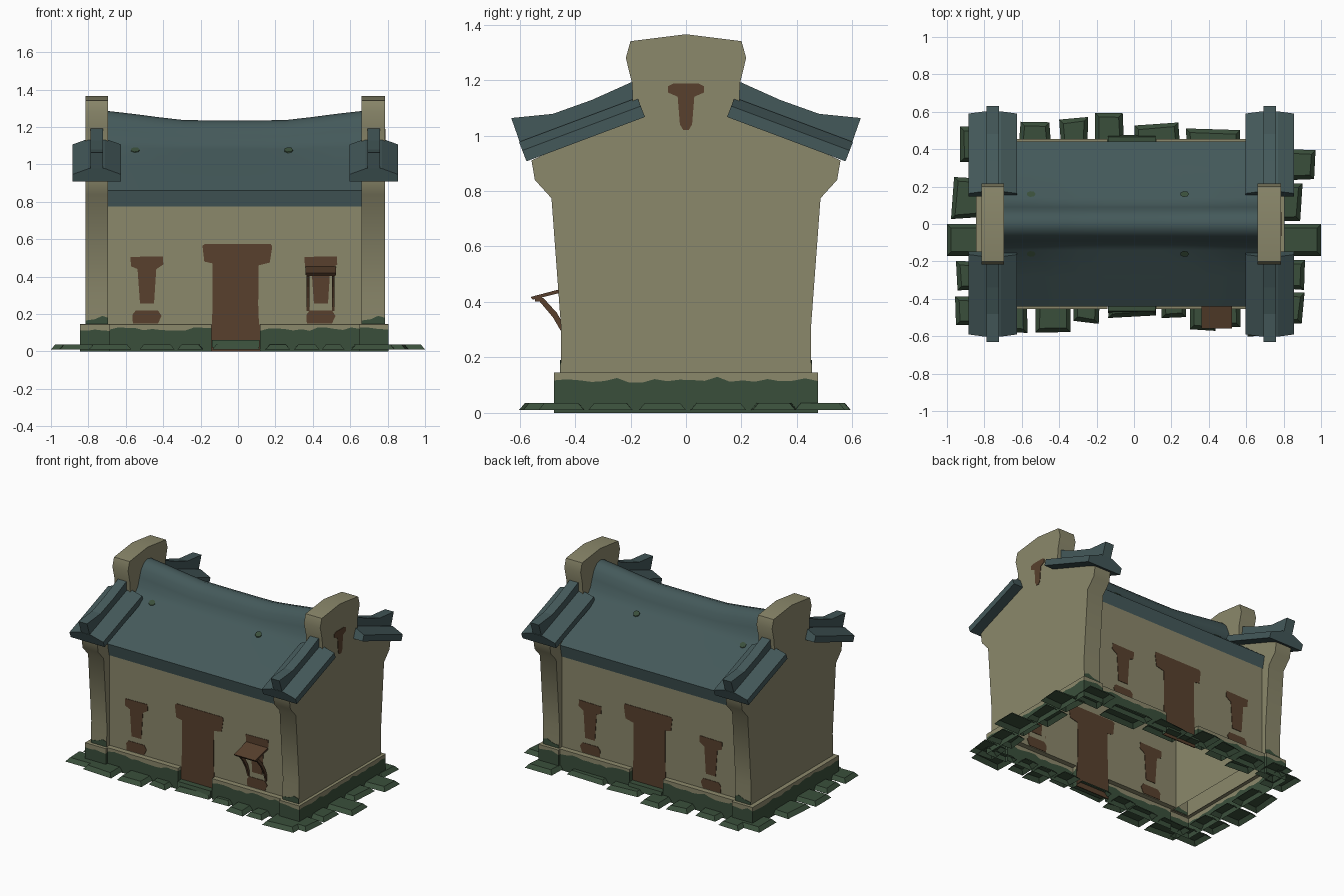
import bpy, bmesh, math, random
from mathutils import Vector

if "Cube" in bpy.data.objects:
    bpy.data.objects.remove(bpy.data.objects["Cube"])

random.seed(4)


def material(name, r, g, b):
    lin = lambda c: ((c / 255 + 0.055) / 1.055) ** 2.4
    m = bpy.data.materials.new(name)
    m.diffuse_color = (lin(r), lin(g), lin(b), 1)
    m.use_nodes = True
    m.node_tree.nodes["Principled BSDF"].inputs["Base Color"].default_value = m.diffuse_color
    return m


PLASTER = material("beige plaster", 139, 136, 107)
ROOF = material("slate blue roof", 68, 89, 90)
MOSS = material("mossy green stone", 58, 79, 59)
WOOD = material("brown wood", 88, 64, 45)


def make(name, verts, faces, mats, fix=True):
    me = bpy.data.meshes.new(name)
    me.from_pydata(verts, [], faces)
    for m in mats:
        me.materials.append(m)
    if fix:
        bm = bmesh.new()
        bm.from_mesh(me)
        bmesh.ops.recalc_face_normals(bm, faces=bm.faces)
        bm.to_mesh(me)
        bm.free()
    ob = bpy.data.objects.new(name, me)
    bpy.context.collection.objects.link(ob)
    return ob


def smooth(ob, degrees):
    bpy.ops.object.select_all(action="DESELECT")
    ob.select_set(True)
    bpy.context.view_layer.objects.active = ob
    bpy.ops.object.shade_smooth_by_angle(angle=math.radians(degrees))


def loft(name, rings, mat, caps=True):
    n = len(rings[0])
    verts = [v for r in rings for v in r]
    faces = [(i * n + j, i * n + (j + 1) % n, (i + 1) * n + (j + 1) % n, (i + 1) * n + j)
             for i in range(len(rings) - 1) for j in range(n)]
    if caps:
        faces += [tuple(range(n)), tuple(range(len(verts) - n, len(verts)))]
    return make(name, verts, faces, [mat])


def prism(name, pts, a, b, axis, mat):
    """Extrude a 2D outline along x (pts = y,z) or y (pts = x,z)."""
    put = (lambda p, t: (t, p[0], p[1])) if axis == "x" else (lambda p, t: (p[0], t, p[1]))
    return loft(name, [[put(p, t) for p in pts] for t in (a, b)], mat)


def mirrored(half):
    return half + [(-a, b) for a, b in reversed(half) if a != 0]


L0, L1, R0, R1 = -0.815, -0.695, 0.66, 0.785   # gable wall x ranges
WY = 0.42                                      # long wall distance from centre
D0, D1 = -0.143, 0.118                         # door opening

# gable walls with flared shoulders and raised chimney-like tops, open at the foot
gable = mirrored([(0.452, 0.14), (0.45, 0.3), (0.485, 0.774), (0.545, 0.84), (0.557, 0.91),
                  (0.19, 1.08), (0.195, 1.19), (0.217, 1.28), (0.2, 1.34), (0, 1.365)])
for x0, x1, nm in ((L0, L1, "left"), (R0, R1, "right")):
    g = prism("gable_wall_" + nm, gable, x0, x1, "x", PLASTER)
    bm = bmesh.new()
    bm.from_mesh(g.data)
    bmesh.ops.delete(bm, geom=[f for f in bm.faces if f.calc_center_median().z < 0.141], context="FACES")
    bm.to_mesh(g.data)
    bm.free()
    smooth(g, 50)

# long walls, open underneath
for s, nm in ((-1, "front"), (1, "back")):
    make(nm + "_wall", [(L1, s * WY, 0.145), (R0, s * WY, 0.145), (R0, s * WY, 0.84), (L1, s * WY, 0.84)],
         [(0, 1, 2, 3) if s < 0 else (3, 2, 1, 0)], [PLASTER])

# stone plinth: hollow ring with door gaps, ragged moss line, plaster ledge
front = [((-0.845, -0.475), (L0, -0.452)), ((-0.685, -0.475), (L1, -0.452)),
         ((-0.685, -0.455), (L1, -WY)), ((D0, -0.455), (D0, -WY)), ((D0, -WY), (D0, -WY)),
         ((D1, -WY), (D1, -WY)), ((D1, -0.455), (D1, -WY)), ((0.65, -0.455), (R0, -WY)),
         ((0.65, -0.475), (R0, -0.452)), ((0.805, -0.475), (R1, -0.452))]
loop = front + [tuple((x, -y) for x, y in p) for p in reversed(front)]
cols = []
for i, (o, inn) in enumerate(loop):
    o2, in2 = loop[(i + 1) % len(loop)]
    k = max(1, round(math.dist(o, o2) / 0.045))
    for j in range(k):
        mix = lambda a, b: (a[0] + (b[0] - a[0]) * j / k, a[1] + (b[1] - a[1]) * j / k)
        cols.append((mix(o, o2), mix(inn, in2)))
verts = []
for o, inn in cols:
    verts += [(*o, 0), (*o, random.uniform(0.108, 0.13)), (*o, 0.145), (*inn, 0.146)]
n = len(cols)
faces = [(i * 4 + r, (i + 1) % n * 4 + r, (i + 1) % n * 4 + r + 1, i * 4 + r + 1)
         for i in range(n) for r in range(3)]
plinth = make("plinth", verts, faces, [MOSS, PLASTER, WOOD], fix=False)
for f in plinth.data.polygons:
    f.material_index = 0 if f.index % 3 == 0 else 1
    if D0 < f.center.x < D1 and abs(abs(f.center.y) - WY) < 0.001:
        f.material_index = 2

# main roof: slab with rounded swelling ridge, sagging in the middle
half = [(0.425, 0.775, 0), (0.442, 0.86, 0), (0.28, 0.985, 0.1), (0.14, 1.095, 0.3), (0.108, 1.135, 0.6),
        (0.09, 1.19, 0.85), (0.07, 1.24, 1), (0.04, 1.273, 1), (0, 1.285, 1)]
rings = []
for i in range(11):
    t = i / 10
    sag = 0.05 * min(1, 1.25 * math.sin(math.pi * t) ** 1.2)
    ring = [(y, z - sag * w) for y, z, w in half] + [(-y, z - sag * w) for y, z, w in reversed(half[:-1])]
    ring += [(-0.36, 0.83), (0, 1.06), (0.36, 0.83)]
    rings.append([(L1 + (R0 - L1) * t, y, z) for y, z in ring])
smooth(loft("main_roof", rings, ROOF), 40)

# gable roof caps: flanged plate and upturned rib, one per gable slope
section = [(-0.13, 0), (-0.13, 0.042), (-0.045, 0.075), (0.045, 0.075), (0.13, 0.042), (0.13, 0)]
rib = [(0.195, 1.193), (0.34, 1.128), (0.48, 1.078), (0.63, 1.063), (0.592, 0.955), (0.165, 1.10)]
for cx, side in ((-0.755, "left"), (0.726, "right")):
    for s, nm in ((-1, "front"), (1, "back")):
        rings = [[(cx + u * w, s * (y + 0.36 * v), z + 0.93 * v) for u, v in section]
                 for y, z, w in ((0.148, 1.067, 1.0), (0.575, 0.907, 1.0))]
        loft(f"roof_cap_{nm}_{side}", rings, ROOF)
        tip = [[(cx + e, s * y, z) for y, z in rib] for e in (-0.033, 0.033)]
        loft(f"roof_cap_rib_{nm}_{side}", tip, ROOF)

# painted door and windows on both long walls (thin plates)
door = [(D0, 0.0), (D0 + 0.008, 0.3), (-0.135, 0.47), (-0.18, 0.48), (-0.19, 0.565), (-0.175, 0.575),
        (0.175, 0.575), (0.183, 0.56), (0.17, 0.475), (0.11, 0.46), (0.108, 0.25), (D1, 0.0)]
shutter = [(-0.037, 0.255), (-0.05, 0.44), (-0.085, 0.455), (-0.088, 0.505), (0.085, 0.508), (0.088, 0.465),
           (0.05, 0.44), (0.038, 0.255)]
foot = [(-0.075, 0.15), (-0.078, 0.195), (-0.06, 0.218), (0.06, 0.218), (0.078, 0.19), (0.06, 0.15)]
for s, nm in ((-1, "front"), (1, "back")):
    a, b = s * WY - 0.003, s * WY + 0.003
    prism(nm + "_door", door, a, b, "y", WOOD)
    for cx, side in ((-0.487, "left"), (0.443, "right")):
        for part, pts in (("window", shutter), ("window_foot", foot)):
            prism(f"{nm}_{part}_{side}", [(cx + x, z) for x, z in pts], a, b, "y", WOOD)
    # door step
    prism(nm + "_door_step", [(s * 0.475, 0.02), (s * 0.465, 0.06), (s * WY, 0.06), (s * WY, 0.02)],
          D0 + 0.003, D1 - 0.003, "x", MOSS)
    # moss stains at the gable wall feet
    for x0, x1, side in ((L0, L1, "left"), (R0, R1, "right")):
        prism(f"moss_stain_{nm}_{side}", [(x0, 0.146), (x0, 0.165), (x0 + 0.05, 0.172), (x0 + 0.09, 0.19),
              (x1, 0.18), (x1, 0.146)], s * 0.449, s * 0.454, "y", MOSS)
    # moss spots on roof slope
    for x in (-0.55, 0.27):
        c = Vector((x, s * 0.16, 1.076))
        ring = [c + Vector((0.024 * math.cos(q), s * 0.016 * math.sin(q), -0.0125 * math.sin(q)))
                for q in [k * math.tau / 7 for k in range(7)]]
        loft(f"roof_moss_{nm}", [[tuple(v + Vector((0, 0, d))) for v in ring] for d in (-0.003, 0.003)], MOSS)

# mark on the right gable only
prism("gable_mark", mirrored([(0.01, 1.02), (0.022, 1.04), (0.03, 1.14), (0.065, 1.155), (0.065, 1.178), (0.045, 1.188)]),
      R1 - 0.003, R1 + 0.003, "x", WOOD)

# propped shutter board and its two bent legs
prism("awning_board", [(-0.56, 0.418), (-0.553, 0.408), (-0.42, 0.441), (-0.42, 0.455)], 0.36, 0.525, "x", WOOD)
prism("awning_batten", [(-0.545, 0.402), (-0.52, 0.402), (-0.52, 0.418), (-0.545, 0.418)], 0.365, 0.52, "x", WOOD)
for x in (0.367, 0.503):
    prism("awning_leg", [(-0.535, 0.41), (-0.48, 0.345), (-0.445, 0.285), (-0.42, 0.215), (-0.42, 0.265),
          (-0.435, 0.305), (-0.465, 0.36), (-0.515, 0.415)], x, x + 0.014, "x", WOOD)

# paving slabs around the house, open-bottomed trays: x0, x1, y0, y1
slabs = [(-0.93, -0.74, 0.32, 0.52), (-0.62, -0.44, 0.36, 0.55), (-0.40, -0.24, 0.38, 0.57), (-0.22, -0.05, 0.40, 0.60),
         (-0.01, 0.25, 0.36, 0.54), (0.28, 0.58, 0.34, 0.51), (0.62, 0.84, 0.38, 0.57), (-0.82, -0.64, 0.39, 0.58),
         (0.74, 0.975, 0.23, 0.40), (0.71, 0.90, 0.01, 0.22), (0.76, 1.0, -0.17, 0.0), (0.72, 0.92, -0.35, -0.19),
         (0.72, 0.91, -0.53, -0.36), (-0.80, -0.56, -0.58, -0.39), (-0.53, -0.34, -0.59, -0.39), (-0.33, -0.18, -0.53, -0.36),
         (D0, D1, -0.5, -0.36), (0.14, 0.28, -0.51, -0.34), (0.29, 0.44, -0.57, -0.39), (0.45, 0.58, -0.55, -0.38),
         (0.60, 0.84, -0.60, -0.42), (-1.0, -0.76, -0.17, 0.0), (-0.975, -0.75, 0.03, 0.25),
         (-0.95, -0.74, -0.36, -0.19), (-0.96, -0.74, -0.55, -0.38)]
for x0, x1, y0, y1 in slabs:
    j = lambda: 0 if abs(x0) == 1 or x1 == 1 else random.uniform(-0.004, 0.014)
    low = [(x0 + j(), y0 + j()), (x1 - j(), y0 + j()), (x1 - j(), y1 - j()), (x0 + j(), y1 - j())]
    cx, cy = (x0 + x1) / 2, (y0 + y1) / 2
    sh = lambda p: (p[0] - math.copysign(0.022, p[0] - cx), p[1] - math.copysign(0.022, p[1] - cy))
    v = [(*p, 0.01) for p in low] + [(*sh(p), 0.036) for p in low]
    f = [(i, (i + 1) % 4, 4 + (i + 1) % 4, 4 + i) for i in range(4)] + [(4, 5, 6, 7)]
    make("paving_slab", v, f, [MOSS], fix=False)
